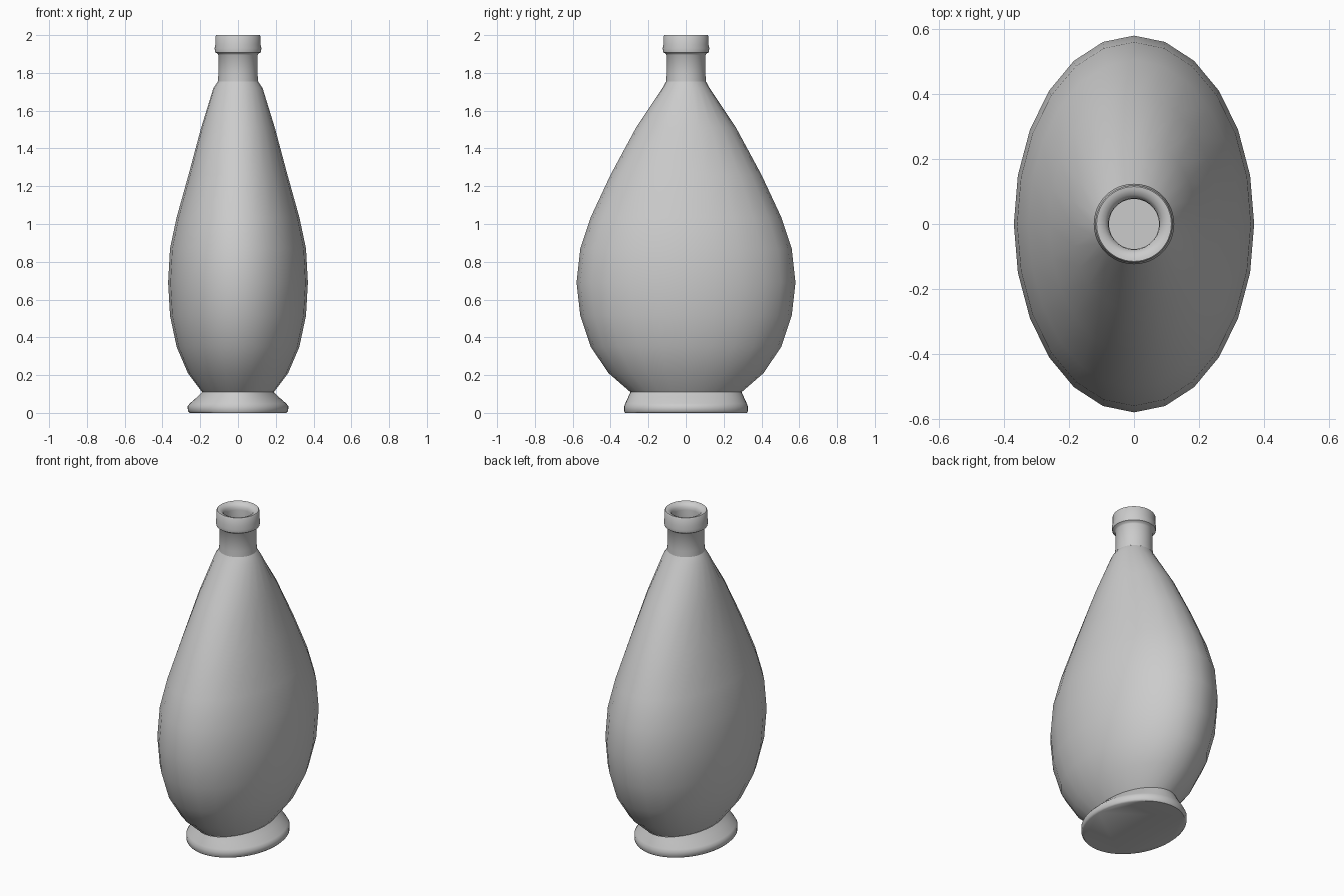
import bpy, bmesh, math

if "Cube" in bpy.data.objects:
    bpy.data.objects.remove(bpy.data.objects["Cube"])


def lathe(name, profile, segs, cap_start=False, cap_end=False, angle=50):
    """Stack of elliptical rings (rx, ry, z) skinned into one surface."""
    bm = bmesh.new()
    rings = []
    for rx, ry, z in profile:
        rings.append([bm.verts.new((rx * math.cos(2 * math.pi * i / segs),
                                    ry * math.sin(2 * math.pi * i / segs), z))
                      for i in range(segs)])
    for a, b in zip(rings, rings[1:]):
        for i in range(segs):
            j = (i + 1) % segs
            bm.faces.new((a[i], a[j], b[j], b[i]))
    if cap_start:
        bm.faces.new(rings[0][::-1])
    if cap_end:
        bm.faces.new(rings[-1])
    mesh = bpy.data.meshes.new(name)
    bm.to_mesh(mesh)
    bm.free()
    obj = bpy.data.objects.new(name, mesh)
    bpy.context.collection.objects.link(obj)
    bpy.ops.object.select_all(action='DESELECT')
    obj.select_set(True)
    bpy.context.view_layer.objects.active = obj
    bpy.ops.object.shade_smooth_by_angle(angle=math.radians(angle))
    return obj


# Flattened, pear-shaped body
lathe("body", [
    (0.19, 0.295, 0.11), (0.265, 0.41, 0.21), (0.325, 0.505, 0.35),
    (0.36, 0.56, 0.515), (0.37, 0.58, 0.69), (0.36, 0.56, 0.87),
    (0.325, 0.505, 1.035), (0.262, 0.40, 1.26), (0.195, 0.265, 1.51),
    (0.13, 0.125, 1.72), (0.106, 0.106, 1.755)], 24)

# Flared oval foot
lathe("foot", [
    (0.257, 0.322, 0.0), (0.265, 0.328, 0.008), (0.267, 0.328, 0.035),
    (0.255, 0.322, 0.05), (0.215, 0.306, 0.085), (0.19, 0.295, 0.11)],
    48, cap_start=True)


# Round neck with a collar lip and a dished mouth
lathe("neck", [(r, r, z) for r, z in [
    (0.106, 1.755), (0.104, 1.79), (0.104, 1.895), (0.109, 1.902),
    (0.121, 1.909), (0.124, 1.93), (0.119, 1.95), (0.119, 1.995),
    (0.115, 2.0), (0.105, 1.999), (0.09, 1.992), (0.079, 1.978),
    (0.077, 1.96), (0.077, 1.9)]], 48, cap_end=True)
